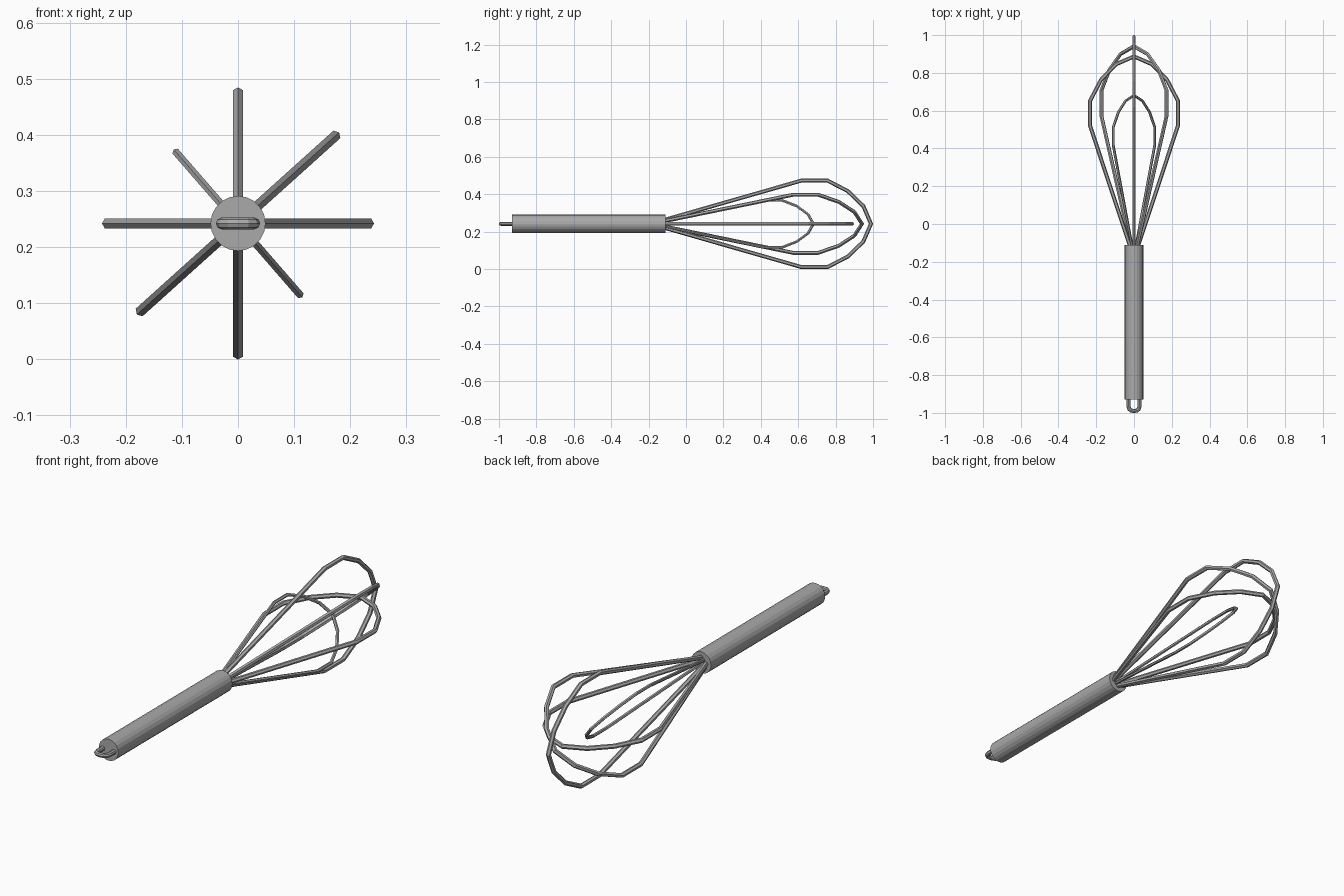
import bpy, bmesh, math
from mathutils import Vector

cube = bpy.data.objects.get("Cube")
if cube:
    bpy.data.objects.remove(cube, do_unlink=True)

AXIS_Z = 0.242      # height of the centre line
HANDLE_END = -0.11  # where the wires leave the handle

steel = bpy.data.materials.new("brushed_steel")
steel.use_nodes = True
grey = (0.4, 0.4, 0.4, 1)
steel.diffuse_color = grey
steel.node_tree.nodes["Principled BSDF"].inputs["Base Color"].default_value = grey


def finish(name, bm):
    bmesh.ops.recalc_face_normals(bm, faces=bm.faces)
    mesh = bpy.data.meshes.new(name)
    bm.to_mesh(mesh)
    bm.free()
    mesh.materials.append(steel)
    obj = bpy.data.objects.new(name, mesh)
    bpy.context.collection.objects.link(obj)
    return obj


def wire(name, half, radius, angle=0, sides=6):
    """Mitred tube along a mirrored path; half lists (distance out, y) pairs."""
    mirrored = [(-r, y) for r, y in reversed(half) if r > 0]
    path = [Vector(p) for p in half + mirrored]
    out = Vector((math.cos(angle), 0, math.sin(angle)))
    forward = Vector((0, 1, 0))
    across = out.cross(forward)
    centre = Vector((0, 0, AXIS_Z))
    bm = bmesh.new()
    rings = []
    for i, p in enumerate(path):
        before = (p - path[max(i - 1, 0)]).normalized()
        after = (path[min(i + 1, len(path) - 1)] - p).normalized()
        tangent = (before + after).normalized()
        normal = Vector((-tangent.y, tangent.x))
        stretch = 1 / max(tangent.dot(after if i == 0 else before), 0.5)
        ring = []
        for k in range(sides):
            a = math.tau * k / sides
            q = p + normal * (radius * stretch * math.cos(a))
            ring.append(bm.verts.new(centre + out * q.x + forward * q.y
                                     + across * (radius * math.sin(a))))
        rings.append(ring)
    for a, b in zip(rings, rings[1:]):
        for k in range(sides):
            n = (k + 1) % sides
            bm.faces.new((a[k], a[n], b[n], b[k]))
    bm.faces.new(rings[0])
    bm.faces.new(rings[-1])
    return finish(name, bm)


# Handle: a plain cylinder lying along y
bm = bmesh.new()
bmesh.ops.create_cone(bm, cap_ends=True, segments=20,
                      radius1=0.049, radius2=0.049, depth=0.82)
handle = finish("handle", bm)
handle.rotation_euler.x = math.pi / 2
handle.location = (0, HANDLE_END - 0.41, AXIS_Z)

# Whisk wires: one balloon outline, shortened or scaled for each loop
balloon = [(0.232, 0.62), (0.232, 0.755), (0.175, 0.865), (0.095, 0.948), (0, 0.989)]


def whisk_loop(name, degrees, shift=0, scale=1, radius=0.0105):
    half = [(0.017 * scale, HANDLE_END - 0.02)]
    half += [(r * scale, (y - HANDLE_END) * scale + HANDLE_END + shift)
             for r, y in balloon]
    wire(name, half, radius, math.radians(degrees))


whisk_loop("upright_wire", 90)
whisk_loop("diagonal_wire", 42, shift=-0.048)
whisk_loop("level_wire", 0, shift=-0.102)
whisk_loop("small_inner_wire", 131, scale=0.72, radius=0.0075)

# Hanging loop at the free end of the handle
wire("hanging_loop",
     [(0.029, -0.92), (0.029, -0.966), (0.025, -0.98), (0.015, -0.988), (0, -0.9895)],
     0.0105, sides=8)
